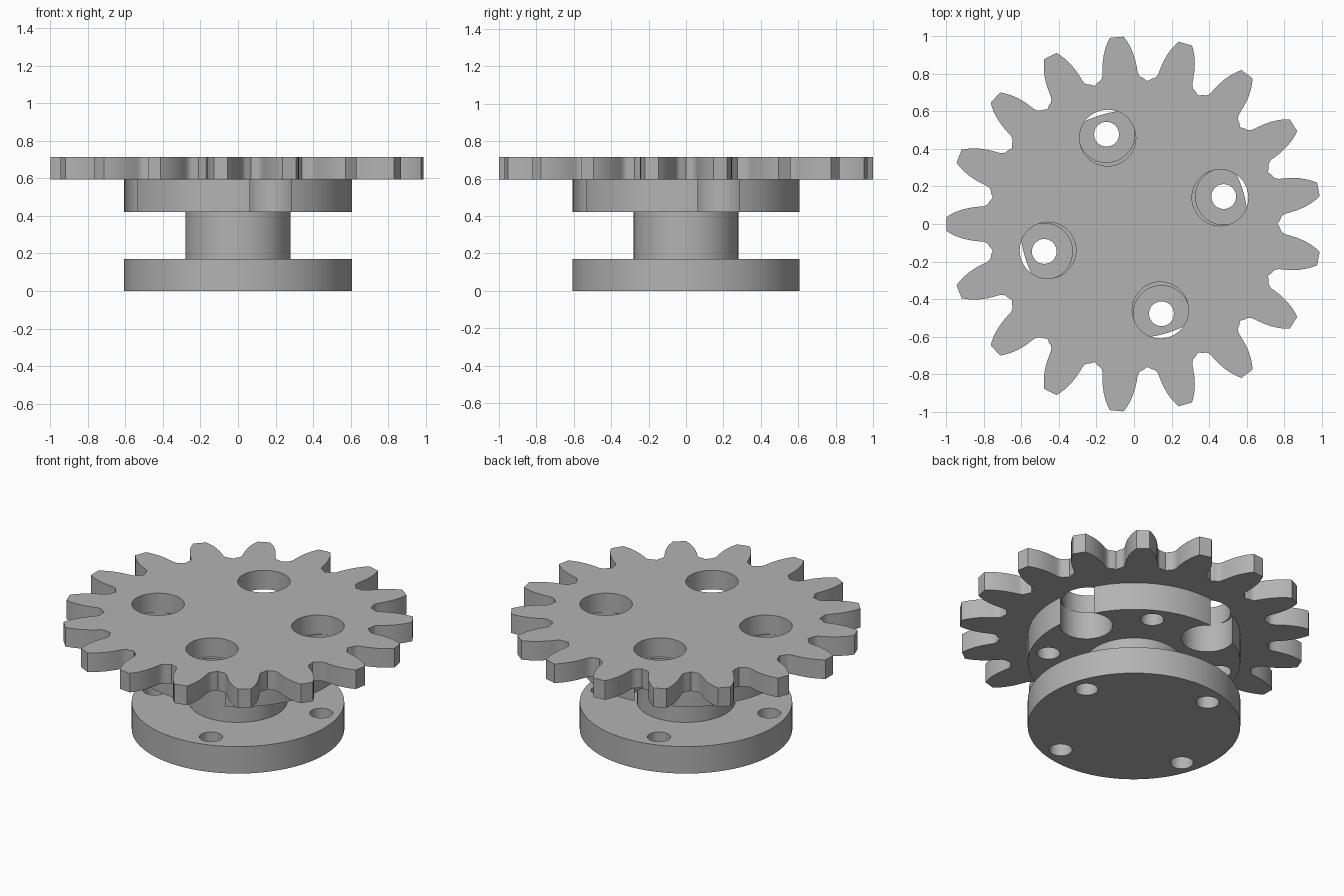
import bpy
import bmesh
from math import sin, cos, atan2, hypot, radians, pi

cube = bpy.data.objects.get("Cube")
if cube:
    bpy.data.objects.remove(cube, do_unlink=True)

TEETH = 17
BOLT_RADIUS = 0.5      # bolt circle
BOLT_ANGLE = 17        # degrees, first bolt hole
HOLE = 0.066
ACCESS = 0.15

steel = bpy.data.materials.new("plain grey metal")
steel.use_nodes = True
GREY = (0.45, 0.45, 0.45, 1)
steel.diffuse_color = GREY
steel.node_tree.nodes["Principled BSDF"].inputs["Base Color"].default_value = GREY


def circle(radius, segments, cx=0, cy=0):
    return [(cx + radius * cos(2 * pi * i / segments),
             cy + radius * sin(2 * pi * i / segments)) for i in range(segments)]


def prism(name, outline, z0, z1):
    """Extrude a flat outline between two heights."""
    bm = bmesh.new()
    face = bm.faces.new([bm.verts.new((x, y, z0)) for x, y in outline])
    top = bmesh.ops.extrude_face_region(bm, geom=[face])["geom"]
    moved = [v for v in top if isinstance(v, bmesh.types.BMVert)]
    bmesh.ops.translate(bm, verts=moved, vec=(0, 0, z1 - z0))
    bmesh.ops.recalc_face_normals(bm, faces=bm.faces)
    mesh = bpy.data.meshes.new(name)
    bm.to_mesh(mesh)
    bm.free()
    mesh.materials.append(steel)
    obj = bpy.data.objects.new(name, mesh)
    bpy.context.collection.objects.link(obj)
    return obj


def select(obj):
    bpy.ops.object.select_all(action='DESELECT')
    obj.select_set(True)
    bpy.context.view_layer.objects.active = obj


def drill(obj, radius, distance, angle):
    """Cut four round holes spaced evenly about the axis."""
    for k in range(4):
        a = radians(angle + 90 * k)
        cutter = prism("cutter", circle(radius, 48, distance * cos(a), distance * sin(a)), -1, 2)
        cutter.hide_render = True
        mod = obj.modifiers.new("hole", 'BOOLEAN')
        mod.operation = 'DIFFERENCE'
        mod.solver = 'EXACT'
        mod.object = cutter
        select(obj)
        bpy.ops.object.modifier_apply(modifier=mod.name)
        bpy.data.objects.remove(cutter, do_unlink=True)


def gear_outline():
    # one flank: (distance out from axis, half width of the tooth)
    flank = [(0.769, 0.122), (0.776, 0.109), (0.788, 0.099), (0.805, 0.094), (0.83, 0.092),
             (0.87, 0.087), (0.91, 0.078), (0.95, 0.064), (0.98, 0.049), (0.999, 0.037)]
    tooth = [(r, -w) for r, w in flank] + [(r, w) for r, w in reversed(flank)]
    points = []
    for k in range(TEETH):
        turn = pi + 2 * pi * k / TEETH
        for x, y in tooth:
            a, r = turn + atan2(y, x), hypot(x, y)
            if r > 0.999:
                r = 1.0
            points.append((r * cos(a), r * sin(a)))
        # bottom of the rounded gap
        a = turn + pi / TEETH
        points.append((0.765 * cos(a), 0.765 * sin(a)))
    return points


# toothed wheel with four access holes
gear = prism("gear_plate", gear_outline(), 0.595, 0.715)
drill(gear, ACCESS, 0.48, BOLT_ANGLE)

# upper flange: notched rim plus bolt holes turned by an eighth
upper = prism("upper_flange", circle(0.607, 96), 0.42, 0.595)
drill(upper, ACCESS, BOLT_RADIUS, BOLT_ANGLE)
drill(upper, HOLE, BOLT_RADIUS, BOLT_ANGLE + 45)

# central hub
hub = prism("hub", circle(0.28, 64), 0.17, 0.42)

# lower flange with bolt holes
lower = prism("lower_flange", circle(0.607, 96), 0, 0.17)
drill(lower, HOLE, BOLT_RADIUS, BOLT_ANGLE)

for part in (gear, upper, hub, lower):
    select(part)
    bpy.ops.object.shade_smooth_by_angle(angle=radians(25))
